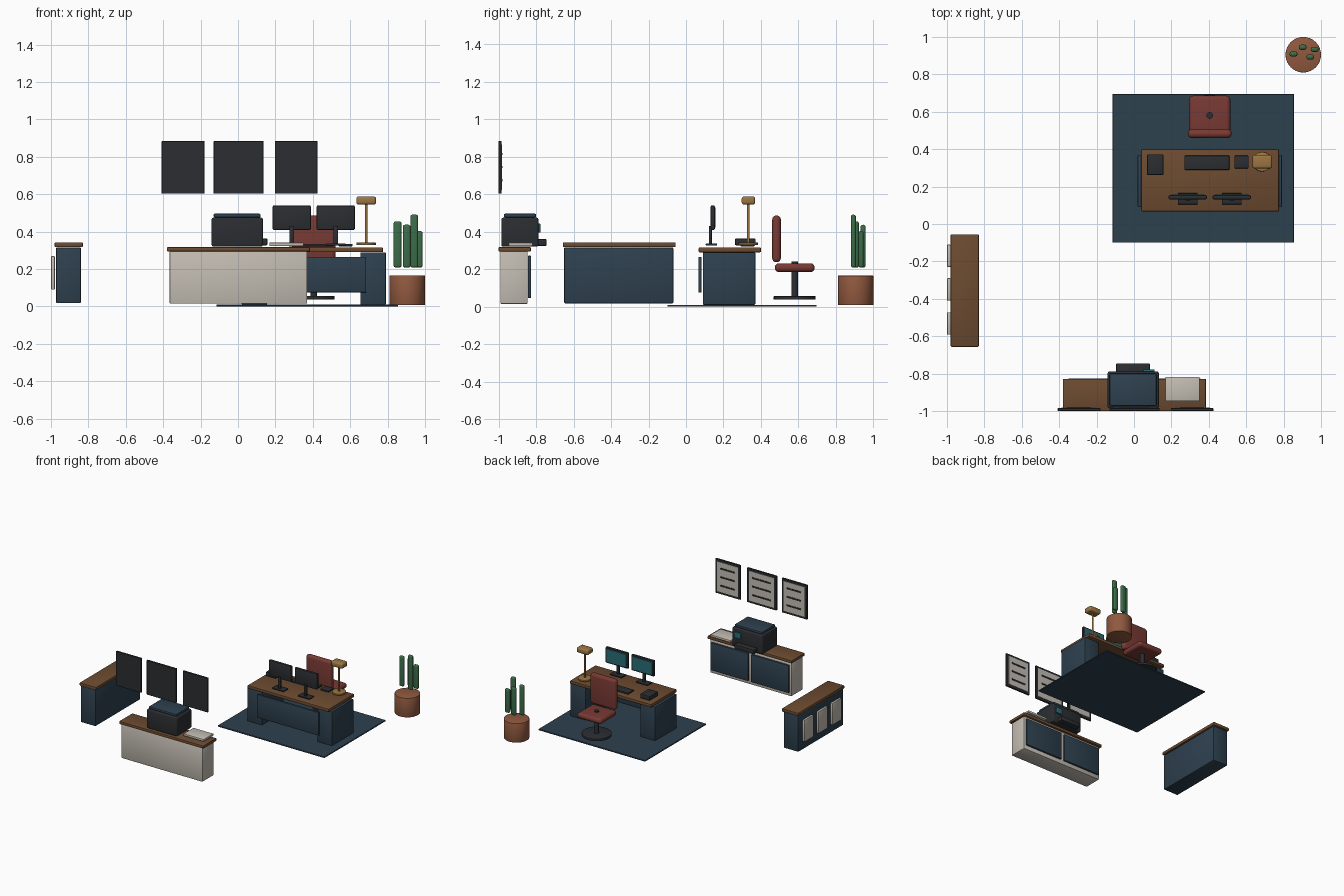
import bpy
import math

COLORS = {
    "wood": (0.15, 0.07, 0.03), "navy": (0.027, 0.052, 0.078),
    "dark": (0.024, 0.027, 0.031), "cream": (0.55, 0.51, 0.45),
    "red": (0.19, 0.042, 0.034), "green": (0.045, 0.15, 0.065),
    "clay": (0.28, 0.10, 0.05), "gold": (0.33, 0.18, 0.055),
    "teal": (0.02, 0.15, 0.18),
}
MATS = {}
for key, rgb in COLORS.items():
    MATS[key] = bpy.data.materials.new(key)
    MATS[key].diffuse_color = (*rgb, 1)


def finish(name, color, bevel, segments):
    ob = bpy.context.object
    ob.name = name
    ob.data.materials.append(MATS[color])
    if bevel:
        bpy.ops.object.transform_apply(location=False, rotation=False, scale=True)
        mod = ob.modifiers.new("rounding", "BEVEL")
        mod.width = bevel
        mod.segments = segments
        mod.limit_method = "ANGLE"
        bpy.ops.object.modifier_apply(modifier=mod.name)
    bpy.ops.object.shade_smooth_by_angle(angle=math.radians(35))
    return ob


def box(name, color, x, y, z, bevel=0.004, segments=2):
    """Box from (min, max) ranges on each axis."""
    mid = [(a + b) / 2 for a, b in (x, y, z)]
    bpy.ops.mesh.primitive_cube_add(size=1, location=mid)
    bpy.context.object.scale = [b - a for a, b in (x, y, z)]
    return finish(name, color, bevel, segments)


def disc(name, color, cx, cy, r, z, bevel=0.0, sides=32):
    bpy.ops.mesh.primitive_cylinder_add(
        vertices=sides, radius=r, depth=z[1] - z[0], location=(cx, cy, (z[0] + z[1]) / 2))
    return finish(name, color, bevel, 2)


# Rug
box("rug", "navy", (-0.115, 0.855), (-0.10, 0.695), (0, 0.01), 0.002, 1)

# Desk
box("desk_top", "wood", (0.038, 0.775), (0.068, 0.40), (0.29, 0.316), 0.005)
for side, x0 in (("left", 0.02), ("right", 0.655)):
    box(f"desk_pedestal_{side}", "navy", (x0, x0 + 0.135), (0.09, 0.37), (0.01, 0.289))
box("desk_front_panel", "navy", (0.125, 0.685), (0.066, 0.084), (0.075, 0.265))

# Monitors facing the chair
for side, cx in (("left", 0.2875), ("right", 0.5225)):
    box(f"monitor_{side}", "dark", (cx - 0.102, cx + 0.102), (0.132, 0.154), (0.41, 0.54), 0.006)
    box(f"monitor_screen_{side}", "teal", (cx - 0.09, cx + 0.09), (0.152, 0.158), (0.422, 0.528), 0.001, 1)
    box(f"monitor_stand_{side}", "dark", (cx - 0.012, cx + 0.012), (0.122, 0.138), (0.335, 0.43), 0.003)
    box(f"monitor_base_{side}", "dark", (cx - 0.053, cx + 0.053), (0.105, 0.165), (0.326, 0.337), 0.003)

# Desk items
box("keyboard", "dark", (0.27, 0.51), (0.29, 0.365), (0.322, 0.335), 0.003)
box("mouse_pad", "dark", (0.537, 0.613), (0.298, 0.365), (0.322, 0.335), 0.003)
box("desk_phone", "dark", (0.07, 0.157), (0.262, 0.372), (0.327, 0.363), 0.005)

# Desk lamp
disc("lamp_base", "gold", 0.685, 0.333, 0.052, (0.328, 0.341), 0.002)
disc("lamp_pole", "gold", 0.685, 0.333, 0.007, (0.335, 0.55), 0, 16)
box("lamp_head", "gold", (0.633, 0.738), (0.297, 0.369), (0.545, 0.588), 0.012, 3)

# Office chair
disc("chair_base", "dark", 0.405, 0.58, 0.112, (0.037, 0.056), 0.003)
disc("chair_column", "dark", 0.405, 0.58, 0.018, (0.04, 0.24), 0, 20)
box("chair_seat", "red", (0.295, 0.515), (0.474, 0.686), (0.185, 0.231), 0.021, 4)
box("chair_back", "red", (0.288, 0.522), (0.460, 0.506), (0.237, 0.486), 0.021, 4)

# Potted cactus
disc("plant_pot", "clay", 0.905, 0.905, 0.095, (0.008, 0.165), 0.002)
STEMS = [(0.853, 0.909, 0.455), (0.902, 0.945, 0.437), (0.942, 0.893, 0.491), (0.966, 0.934, 0.403)]
for i, (cx, cy, top) in enumerate(STEMS):
    box(f"cactus_stem_{i + 1}", "green", (cx - 0.021, cx + 0.021), (cy - 0.0135, cy + 0.0135),
        (0.208, top), 0.012, 4)

# Side cabinet with three doors on its outer side
box("side_cabinet", "navy", (-0.972, -0.84), (-0.65, -0.068), (0.018, 0.315))
box("side_cabinet_top", "wood", (-0.98, -0.83), (-0.657, -0.055), (0.317, 0.343), 0.005)
for i, cy in enumerate((-0.17, -0.35, -0.532)):
    box(f"side_cabinet_door_{i + 1}", "cream", (-1.0, -0.979), (cy - 0.06, cy + 0.06), (0.09, 0.27), 0.006)

# Front cabinet with two doors facing the desk
box("front_cabinet", "cream", (-0.365, 0.37), (-0.99, -0.845), (0.015, 0.295))
box("front_cabinet_top", "wood", (-0.38, 0.385), (-1.0, -0.828), (0.294, 0.318), 0.005)
for side, x0 in (("left", -0.352), ("right", 0.017)):
    box(f"front_cabinet_door_{side}", "navy", (x0, x0 + 0.34), (-0.843, -0.826), (0.045, 0.272))

# Printer and paper stack
box("printer_body", "dark", (-0.141, 0.133), (-0.985, -0.788), (0.32, 0.475), 0.01, 3)
box("printer_lid", "navy", (-0.13, 0.12), (-0.972, -0.80), (0.476, 0.496), 0.006)
box("printer_tray", "dark", (-0.095, 0.085), (-0.83, -0.745), (0.324, 0.361), 0.005)
box("printer_panel", "teal", (0.05, 0.11), (-0.792, -0.777), (0.395, 0.443), 0.003)
box("paper_stack", "cream", (0.168, 0.35), (-0.946, -0.818), (0.324, 0.341), 0.002)

# Wall boards with three lines each
for i, (x0, x1) in enumerate(((-0.408, -0.18), (-0.13, 0.137), (0.197, 0.425))):
    box(f"wall_frame_{i + 1}", "dark", (x0, x1), (-1.0, -0.985), (0.603, 0.885), 0.002, 1)
    box(f"wall_sheet_{i + 1}", "cream", (x0 + 0.02, x1 - 0.02), (-0.987, -0.982), (0.622, 0.866), 0)
    for j, cz in enumerate((0.815, 0.745, 0.675)):
        box(f"wall_line_{i + 1}_{j + 1}", "dark", (x0 + 0.05, x1 - 0.05), (-0.983, -0.978),
            (cz - 0.006, cz + 0.006), 0)
